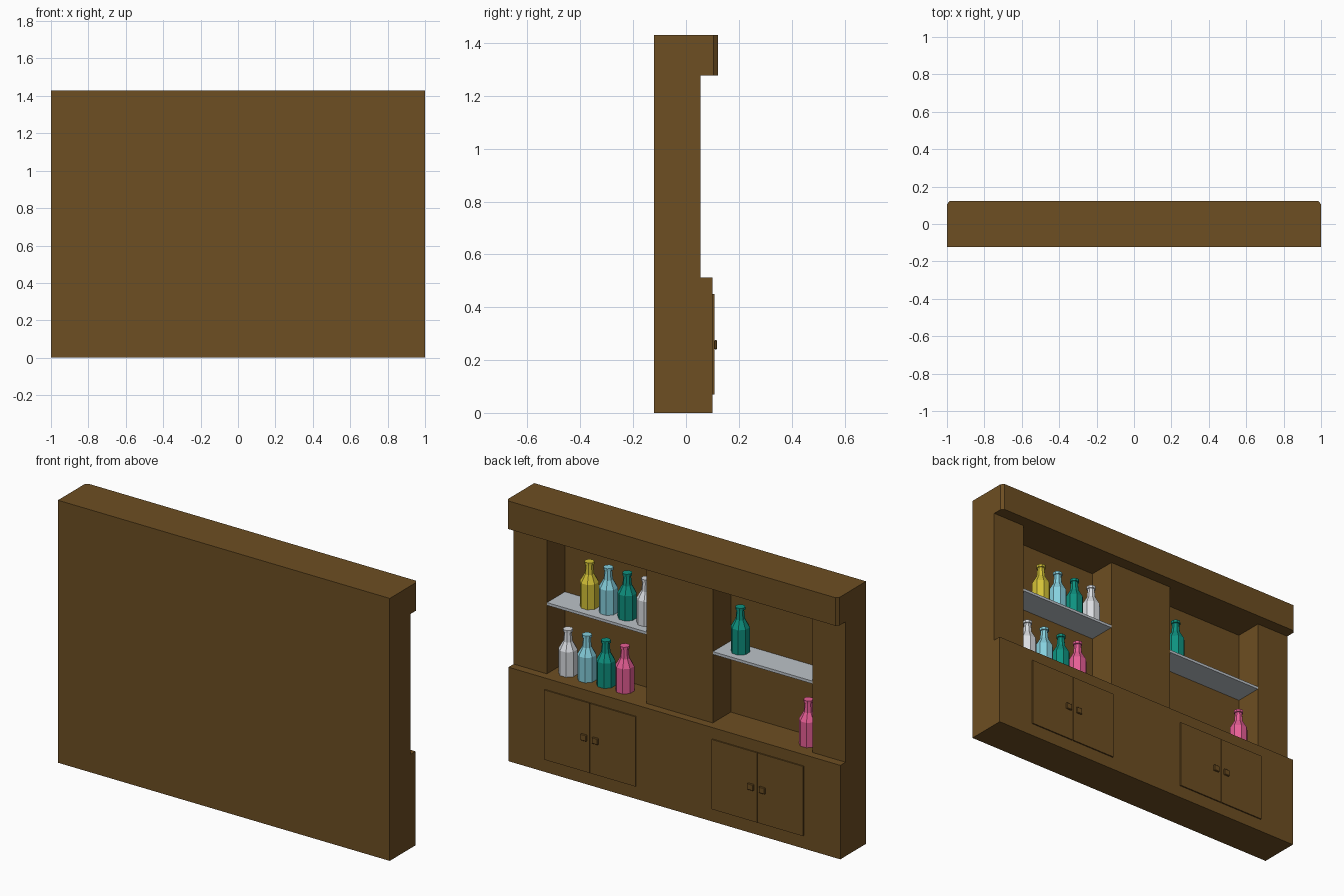
import bpy, bmesh, math

if "Cube" in bpy.data.objects:
    bpy.data.objects.remove(bpy.data.objects["Cube"])


def srgb(r, g, b):
    return [((c / 255 + 0.055) / 1.055) ** 2.4 if c > 10 else c / 255 / 12.92 for c in (r, g, b)] + [1]


def material(name, *rgb):
    m = bpy.data.materials.new(name)
    m.diffuse_color = srgb(*rgb)
    m.use_nodes = True
    m.node_tree.nodes["Principled BSDF"].inputs["Base Color"].default_value = m.diffuse_color
    return m


wood = material("brown wood", 109, 78, 34)
shelf_grey = material("shelf grey", 188, 194, 200)
yellow = material("yellow glass", 212, 194, 55)
sky = material("light blue glass", 134, 208, 222)
teal = material("teal glass", 14, 146, 128)
white = material("white glass", 218, 221, 225)
pink = material("pink glass", 232, 95, 150)


def finish(name, bm, mat):
    bmesh.ops.recalc_face_normals(bm, faces=bm.faces)
    mesh = bpy.data.meshes.new(name)
    bm.to_mesh(mesh)
    bm.free()
    mesh.materials.append(mat)
    ob = bpy.data.objects.new(name, mesh)
    bpy.context.collection.objects.link(ob)
    return ob


def prism(name, outline, z0, z1, mat):
    """Extrude an xy outline from z0 to z1."""
    bm = bmesh.new()
    face = bm.faces.new([bm.verts.new((x, y, z0)) for x, y in outline])
    top = bmesh.ops.extrude_face_region(bm, geom=[face])["geom"]
    bmesh.ops.translate(bm, vec=(0, 0, z1 - z0),
                        verts=[v for v in top if isinstance(v, bmesh.types.BMVert)])
    return finish(name, bm, mat)


def box(name, x0, x1, y0, y1, z0, z1, mat=wood):
    return prism(name, [(x0, y0), (x1, y0), (x1, y1), (x0, y1)], z0, z1, mat)


BACK, NICHE, COLUMN, BASE = -0.122, -0.1, 0.055, 0.1
BASE_TOP, CORNICE, TOP, SHELF = 0.512, 1.277, 1.43, 0.9

# Carcass: base cabinet, back panel, centre column and chamfered cornice
box("base_cabinet", -1, 1, BACK, BASE, 0, BASE_TOP)
for s in (-1, 1):
    lo, hi = sorted((0.2 * s, 0.8 * s))
    box("back_panel", lo, hi, BACK, NICHE, BASE_TOP, CORNICE)
box("centre_column", -0.2, 0.2, BACK, COLUMN, BASE_TOP, CORNICE)
prism("cornice", [(-1, BACK), (1, BACK), (1, 0.105), (0.987, 0.122), (-0.987, 0.122), (-1, 0.105)],
      CORNICE, TOP, wood)

# Mirrored side columns, shelves, doors and knobs
for s in (-1, 1):
    def sided(name, a, b, *rest):
        return box(name, min(a * s, b * s), max(a * s, b * s), *rest)

    sided("side_column", 0.8, 1, BACK, COLUMN, BASE_TOP, CORNICE)
    sided("shelf", 0.2, 0.8, NICHE, COLUMN - 0.001, SHELF - 0.015, SHELF, shelf_grey)
    for a, b in ((0.23, 0.503), (0.507, 0.78)):
        sided("door", a, b, BASE, 0.107, 0.07, 0.45)
    for c in (0.468, 0.538):
        knob = sided("door_knob", c - 0.018, c + 0.018, 0.107, 0.118, 0.24, 0.275)
        bevel = knob.modifiers.new("soft edge", "BEVEL")
        bevel.width, bevel.segments = 0.003, 1

# Bottles: eight-sided lathe of a short profile (radius, height)
PROFILE = [(0.048, 0), (0.048, 0.135), (0.024, 0.178), (0.019, 0.228), (0.025, 0.23), (0.025, 0.244)]
SIDES = 8


def bottle(x, y, z, mat):
    bm = bmesh.new()
    rings = [[bm.verts.new((x + r * math.cos(math.tau * (i + 0.5) / SIDES),
                            y + r * math.sin(math.tau * (i + 0.5) / SIDES), z + h))
              for i in range(SIDES)] for r, h in PROFILE]
    for low, high in zip(rings, rings[1:]):
        for i in range(SIDES):
            j = (i + 1) % SIDES
            bm.faces.new((low[i], low[j], high[j], high[i]))
    bm.faces.new(rings[0])
    bm.faces.new(rings[-1])
    finish("bottle", bm, mat)


for i, mat in enumerate((yellow, sky, teal, white)):
    bottle(0.606 - 0.114 * i, -0.034, SHELF, mat)
for i, mat in enumerate((white, sky, teal, pink)):
    bottle(0.718 - 0.114 * i, -0.01, BASE_TOP, mat)
bottle(-0.308, -0.028, SHELF, teal)
bottle(-0.727, -0.016, BASE_TOP, pink)
